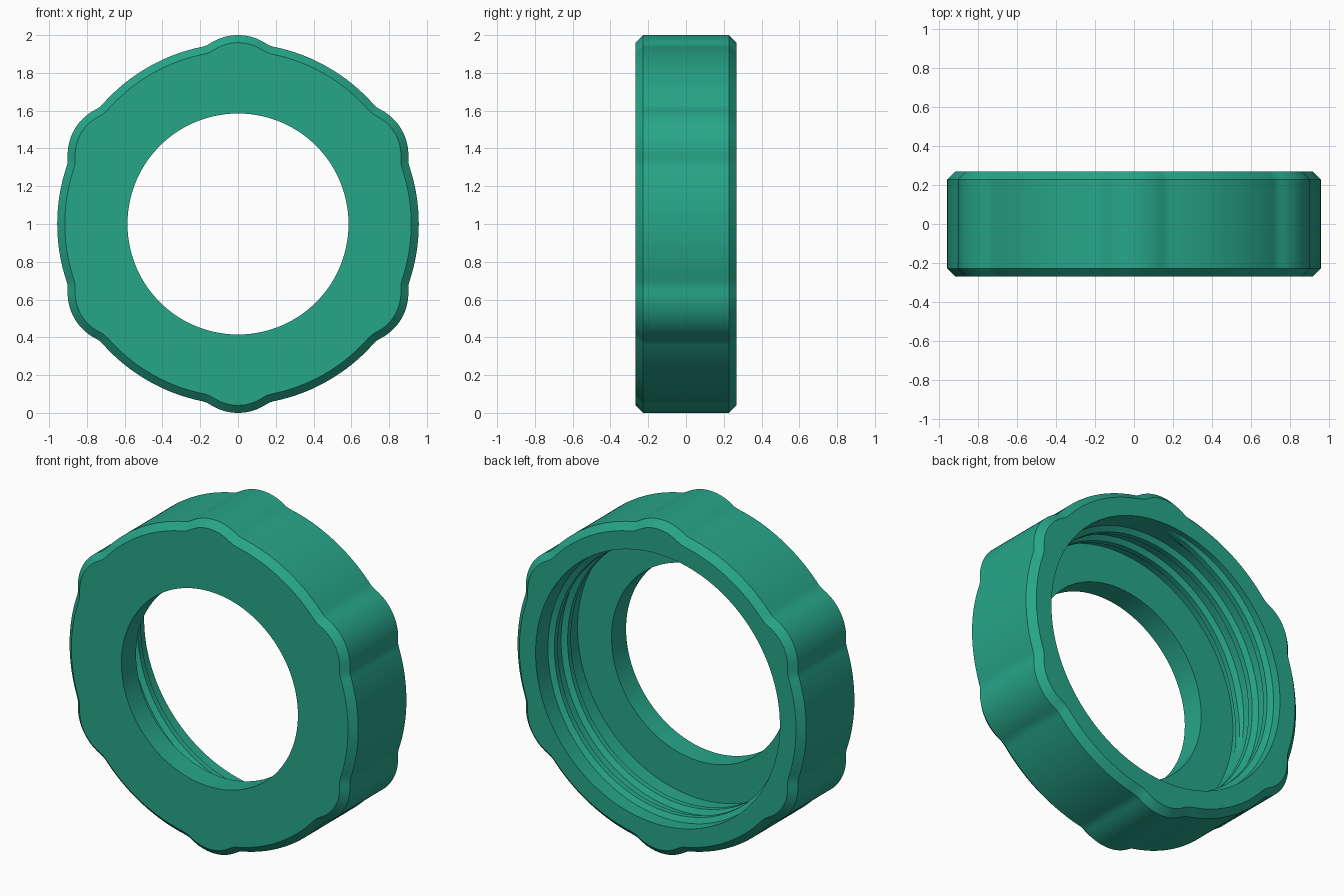
import bpy, bmesh, math

if "Cube" in bpy.data.objects:
    bpy.data.objects.remove(bpy.data.objects["Cube"])

SEG = 288
HALF, CHAMFER = 0.268, 0.04          # half depth and rim chamfer
BASE_R, LOBE_D, LOBE_R = 0.957, 0.73, 0.27
HOLE_R, BORE_R, FLOOR_Y = 0.585, 0.81, -0.13

green = bpy.data.materials.new("teal_green")
green.diffuse_color = (0.02, 0.38, 0.25, 1)
green.use_nodes = True
green.node_tree.nodes["Principled BSDF"].inputs["Base Color"].default_value = green.diffuse_color


def finish(name, bm, angle):
    bmesh.ops.recalc_face_normals(bm, faces=bm.faces)
    me = bpy.data.meshes.new(name)
    bm.to_mesh(me)
    bm.free()
    me.materials.append(green)
    ob = bpy.data.objects.new(name, me)
    bpy.context.collection.objects.link(ob)
    bpy.ops.object.select_all(action='DESELECT')
    ob.select_set(True)
    bpy.context.view_layer.objects.active = ob
    bpy.ops.object.shade_smooth_by_angle(angle=math.radians(angle))
    return ob


def bridge(bm, a, b, closed=True):
    n = len(a)
    for i in range(n if closed else n - 1):
        j = (i + 1) % n
        bm.faces.new((a[i], a[j], b[j], b[i]))


def outer_radius(a):
    """Circle with six rounded grip lobes, softly blended at the joins."""
    p = (a - math.pi / 6 + math.pi / 6) % (math.pi / 3) - math.pi / 6
    lobe = LOBE_D * math.cos(p) + math.sqrt(max(0, LOBE_R**2 - (LOBE_D * math.sin(p))**2))
    k = 0.01
    h = max(k - abs(lobe - BASE_R), 0) / k
    return max(lobe, BASE_R) + h * h * k / 4


def outline(inset):
    def pt(a):
        r = outer_radius(a)
        return r * math.cos(a), r * math.sin(a)
    pts = []
    for i in range(SEG):
        a = 2 * math.pi * i / SEG
        (x0, z0), (x, z), (x1, z1) = pt(a - 0.01), pt(a), pt(a + 0.01)
        tx, tz = x1 - x0, z1 - z0
        length = math.hypot(tx, tz)
        pts.append((x - inset * tz / length, z + inset * tx / length))
    return pts


def circle(r):
    return [(r * math.cos(2 * math.pi * i / SEG), r * math.sin(2 * math.pi * i / SEG))
            for i in range(SEG)]


# Nut body: lobed outside, chamfered rims, stepped bore
bm = bmesh.new()
profile = [
    (circle(HOLE_R), -HALF),
    (outline(CHAMFER), -HALF),
    (outline(0), -HALF + CHAMFER),
    (outline(0), HALF - CHAMFER),
    (outline(CHAMFER), HALF),
    (circle(BORE_R), HALF),
    (circle(BORE_R), FLOOR_Y),
    (circle(HOLE_R), FLOOR_Y),
]
loops = [[bm.verts.new((x, y, z + 1)) for x, z in pts] for pts, y in profile]
for k in range(len(loops)):
    bridge(bm, loops[k], loops[(k + 1) % len(loops)])
finish("nut_body", bm, 30)

# Internal thread: helical trapezoid ridge fading out at both ends
bm = bmesh.new()
TURNS, START_Y, PITCH, HEIGHT = 2.3, 0.21, 0.125, 0.03
steps = int(TURNS * 120)
sections = []
for i in range(steps + 1):
    turn = i / 120
    a = math.pi / 2 + 2 * math.pi * turn
    y = START_Y - PITCH * turn
    fade = min(1, turn / 0.08, (TURNS - turn) / 0.08)
    root, crest = BORE_R + 0.006, BORE_R + 0.004 - (HEIGHT + 0.004) * fade
    sections.append([bm.verts.new((r * math.cos(a), y + dy, 1 + r * math.sin(a)))
                     for r, dy in ((root, -0.038), (crest, -0.016), (crest, 0.016), (root, 0.038))])
for s, t in zip(sections, sections[1:]):
    bridge(bm, s, t)
bm.faces.new(sections[0])
bm.faces.new(sections[-1])
finish("inner_thread", bm, 30)
